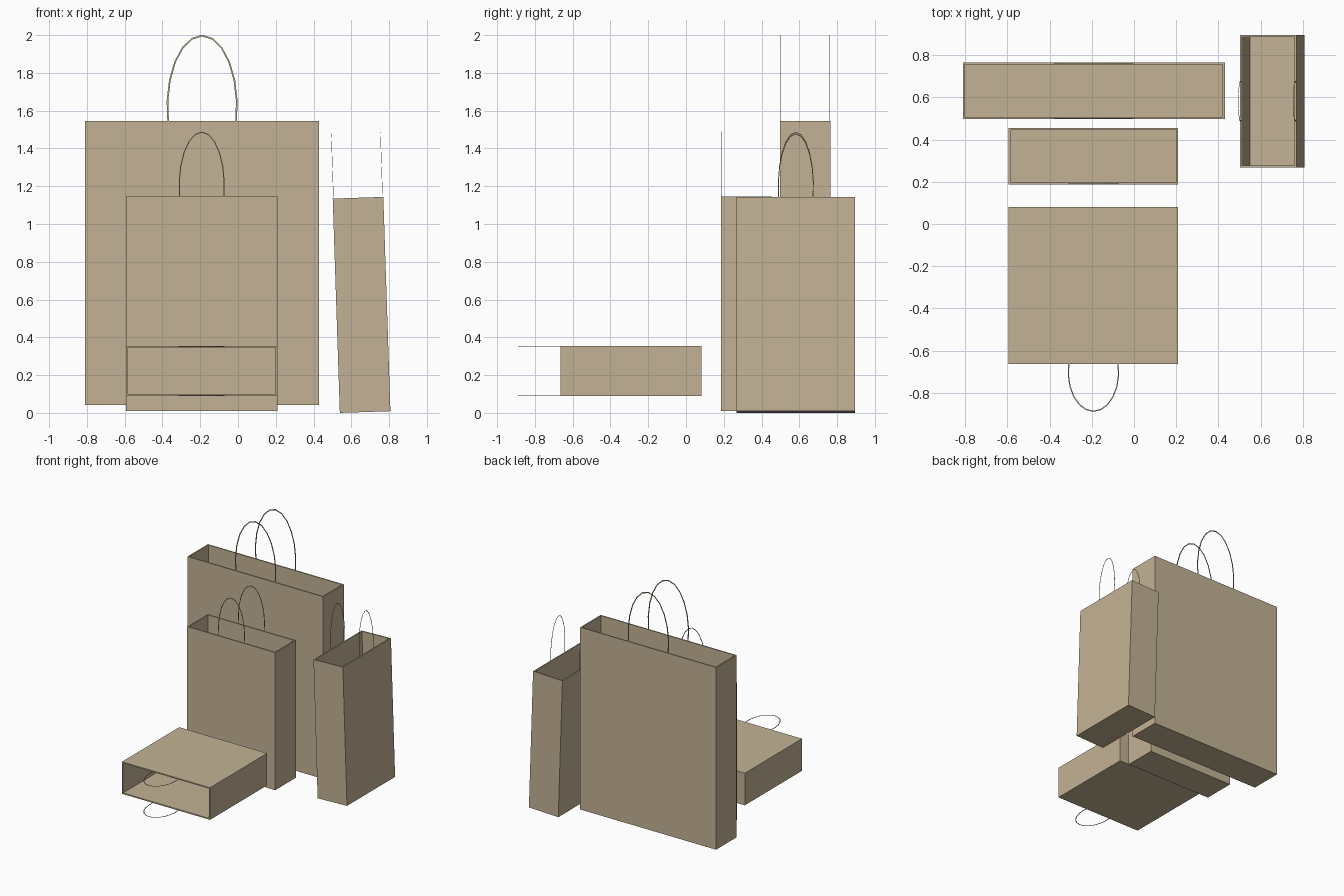
import bpy, bmesh
from math import sin, cos, pi, radians
from mathutils import Matrix, Vector

cube = bpy.data.objects.get("Cube")
if cube:
    bpy.data.objects.remove(cube, do_unlink=True)

WALL = 0.01

paper = bpy.data.materials.new("kraft_paper_tan")
paper.use_nodes = True
tan = (0.55, 0.45, 0.30, 1)
paper.diffuse_color = tan
paper.node_tree.nodes["Principled BSDF"].inputs["Base Color"].default_value = tan


def add_object(name, bm, matrix):
    mesh = bpy.data.meshes.new(name)
    bmesh.ops.recalc_face_normals(bm, faces=bm.faces)
    bm.to_mesh(mesh)
    bm.free()
    mesh.materials.append(paper)
    obj = bpy.data.objects.new(name, mesh)
    obj.matrix_world = matrix
    bpy.context.collection.objects.link(obj)
    return obj


def bag_body(name, w, d, h, matrix):
    # Box with a rim inset from the top face and pushed down to the floor
    bm = bmesh.new()
    bmesh.ops.create_cube(bm, size=1)
    bmesh.ops.scale(bm, vec=(w, d, h), verts=bm.verts)
    bmesh.ops.translate(bm, vec=(0, 0, h / 2), verts=bm.verts)
    top = max(bm.faces, key=lambda f: f.calc_center_median().z)
    bmesh.ops.inset_region(bm, faces=[top], thickness=WALL, use_even_offset=True)
    new = bmesh.ops.extrude_discrete_faces(bm, faces=[top])["faces"][0]
    bmesh.ops.translate(bm, vec=(0, 0, WALL - h), verts=new.verts)
    add_object(name, bm, matrix)


def handle(name, w, h, y, matrix):
    # Flat elliptical ribbon rising out of the rim
    bm = bmesh.new()
    rx, rz, mid, ribbon = 0.152 * w, 0.253 * h, 1.05 * h, 0.007 * w
    steps = 12
    start = -0.22
    rows = []
    for i in range(steps + 1):
        a = start + (pi - 2 * start) * i / steps
        rows.append([bm.verts.new((r * cos(a), y, mid + s * sin(a)))
                     for r, s in ((rx, rz), (rx - ribbon, rz - ribbon))])
    for (a, b), (c, e) in zip(rows, rows[1:]):
        bm.faces.new((a, b, e, c))
    obj = add_object(name, bm, matrix)
    thick = obj.modifiers.new("thickness", "SOLIDIFY")
    thick.thickness = 0.002
    thick.offset = 0


def bag(name, w, d, h, base, rotation=Matrix.Identity(4)):
    # base is the centre of the bag's floor
    matrix = Matrix.Translation(Vector(base)) @ rotation
    bag_body(name + "_body", w, d, h, matrix)
    for side, label in ((-1, "front"), (1, "back")):
        handle(f"{name}_{label}_handle", w, h, side * (d / 2 - 0.004), matrix)


lying = Matrix.Rotation(radians(90), 4, "X")
leaning = Matrix.Rotation(radians(-1.9), 4, "Y") @ Matrix.Rotation(radians(-90), 4, "Z")

bag("large_bag", 1.24, 0.268, 1.503, (-0.19, 0.631, 0.043))
bag("medium_bag", 0.803, 0.268, 1.135, (-0.192, 0.32, 0.01))
bag("lying_bag", 0.803, 0.265, 0.745, (-0.192, 0.081, 0.2225), lying)
bag("leaning_bag", 0.627, 0.268, 1.135, (0.673, 0.5815, 0.0045), leaning)
